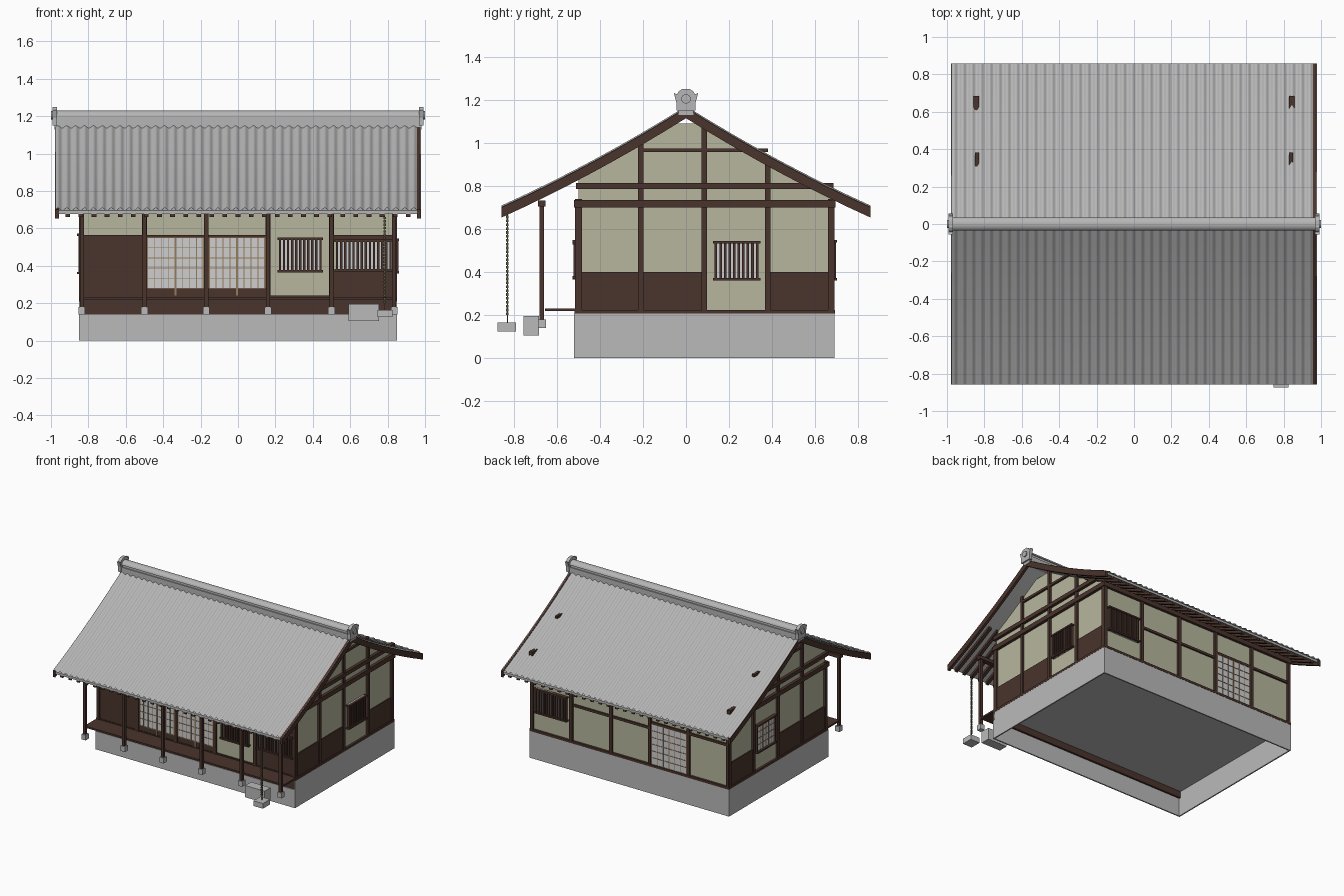
import bpy, bmesh, math

if "Cube" in bpy.data.objects:
    bpy.data.objects.remove(bpy.data.objects["Cube"])


def material(name, rgb):
    m = bpy.data.materials.new(name)
    m.use_nodes = True
    m.diffuse_color = (*rgb, 1)
    m.node_tree.nodes["Principled BSDF"].inputs["Base Color"].default_value = (*rgb, 1)
    return m


WOOD = material("dark wood", (0.068, 0.034, 0.025))
PLASTER = material("plaster", (0.47, 0.47, 0.34))
STONE = material("stone", (0.49, 0.49, 0.49))
TILE = material("roof tile", (0.47, 0.47, 0.47))
PAPER = material("paper", (0.62, 0.62, 0.62))
LATTICE = material("light wood", (0.30, 0.20, 0.11))
BRONZE = material("bronze", (0.10, 0.09, 0.05))


def finish(name, bm, mat):
    bmesh.ops.recalc_face_normals(bm, faces=bm.faces)
    mesh = bpy.data.meshes.new(name)
    bm.to_mesh(mesh)
    bm.free()
    mesh.materials.append(mat)
    ob = bpy.data.objects.new(name, mesh)
    bpy.context.collection.objects.link(ob)
    return ob


def smooth(ob, angle):
    bpy.ops.object.select_all(action="DESELECT")
    ob.select_set(True)
    bpy.context.view_layer.objects.active = ob
    bpy.ops.object.shade_smooth_by_angle(angle=math.radians(angle))


# Boxes are gathered by part name, then each part becomes one object
parts = {}


def box(name, mat, x0, x1, y0, y1, z0, z1):
    if name not in parts:
        parts[name] = (bmesh.new(), mat)
    bm = parts[name][0]
    vs = bmesh.ops.create_cube(bm, size=1)["verts"]
    for v in vs:
        v.co.x = x0 if v.co.x < 0 else x1
        v.co.y = y0 if v.co.y < 0 else y1
        v.co.z = z0 if v.co.z < 0 else z1


WX, FY, BY = 0.835, -0.50, 0.675


def wall(side, name, mat, u0, u1, z0, z1, d):
    """Box standing out by d from one wall; u runs along the wall."""
    name = side + "_" + name
    if side == "front":
        box(name, mat, u0, u1, FY - d, FY + 0.005, z0, z1)
    elif side == "back":
        box(name, mat, u0, u1, BY - 0.005, BY + d, z0, z1)
    elif side == "right":
        box(name, mat, -WX - d, -WX + 0.005, u0, u1, z0, z1)
    else:
        box(name, mat, WX - 0.005, WX + d, u0, u1, z0, z1)


def barred_window(side, u0, u1, z0, z1, n):
    wall(side, "window_paper", PAPER, u0 + .01, u1 - .01, z0, z1, 0.009)
    for z in (z0, z1 - 0.012):
        wall(side, "window_frame", WOOD, u0, u1, z, z + 0.012, 0.027)
    for u in (u0 + 0.008, u1 - 0.02):
        wall(side, "window_frame", WOOD, u, u + 0.012, z0, z1, 0.022)
    step = (u1 - u0 - 0.03) / n
    for i in range(1, n):
        u = u0 + 0.015 + i * step
        wall(side, "window_bars", WOOD, u - 0.006, u + 0.006, z0, z1, 0.020)


def paper_screen(side, u0, u1, z0, z1, cols, rows):
    wall(side, "screen_paper", PAPER, u0, u1, z0, z1, 0.009)
    for i in range(cols + 1):
        u = u0 + (u1 - u0) * i / cols
        w = 0.005 if i in (0, cols, cols // 2) else 0.002
        wall(side, "screen_lattice", LATTICE, u - w, u + w, z0, z1, 0.012)
    for i in range(rows + 1):
        z = z0 + (z1 - z0) * i / rows
        wall(side, "screen_lattice", LATTICE, u0, u1, z - 0.002, z + 0.002, 0.012)


def roof_z(y):
    return 1.16 - 0.625 * abs(y) + 0.101 * y * y


def prism(name, mat, outline, x0, x1):
    """Side outline of (y, z) points extruded along x."""
    bm = bmesh.new()
    f = bm.faces.new([bm.verts.new((x0, y, z)) for y, z in outline])
    g = bmesh.ops.extrude_face_region(bm, geom=[f])["geom"]
    for v in g:
        if isinstance(v, bmesh.types.BMVert):
            v.co.x = x1
    return finish(name, bm, mat)


# Hollow foundation, lower at the front
for x in (-0.85, 0.84):
    box("foundation", STONE, x, x + 0.01, -0.52, 0.69, 0, 0.21)
box("foundation", STONE, -0.84, 0.84, -0.52, -0.51, 0, 0.14)
box("foundation", STONE, -0.84, 0.84, 0.68, 0.69, 0, 0.21)
box("foundation", STONE, -0.84, 0.84, -0.51, 0.68, 0.19, 0.205)

# Plastered body with clipped gables
top = [(y, min(1.09, roof_z(y) - 0.03)) for y in (BY, 0.4, 0.2, 0.065, -0.065, -0.2, -0.4, FY)]
prism("plaster_body", PLASTER, [(FY, 0.207), (BY, 0.207)] + top, -WX, WX)

# Posts and long beams of front and back walls
bays = [-0.835, -0.50, -0.17, 0.16, 0.50, 0.835]
for side in ("front", "back"):
    for u in bays:
        wall(side, "posts", WOOD, u - 0.0125, u + 0.0125, 0.21, 0.74, 0.015)
    wall(side, "sill", WOOD, -0.85, 0.85, 0.207, 0.225, 0.017)
    wall(side, "top_beam", WOOD, -0.85, 0.85, 0.70, 0.735, 0.020)

# Side walls and gable timbers
for side in ("left", "right"):
    for u, z in ((-0.495, 0.74), (-0.21, 1.01), (0.085, 1.09), (0.38, 0.91), (0.673, 0.74)):
        wall(side, "posts", WOOD, u - 0.0125, u + 0.0125, 0.21, z, 0.015)
    wall(side, "sill", WOOD, -0.515, 0.69, 0.207, 0.225, 0.016)
    wall(side, "lower_beam", WOOD, -0.52, 0.695, 0.70, 0.735, 0.022)
    wall(side, "upper_beam", WOOD, -0.512, 0.685, 0.785, 0.815, 0.022)
    wall(side, "tie_beam", WOOD, -0.21, 0.382, 0.957, 0.975, 0.015)
    for u0, u1 in ((-0.5, 0.085), (0.38, 0.68)):
        wall(side, "lower_panels", WOOD, u0, u1, 0.21, 0.40, 0.007)
barred_window("left", 0.125, 0.345, 0.36, 0.545, 9)
paper_screen("right", 0.13, 0.34, 0.365, 0.56, 6, 4)
for z in (0.355, 0.56):
    wall("right", "window_rails", WOOD, 0.12, 0.35, z, z + 0.012, 0.025)
for u in (0.12, 0.34):
    wall("right", "window_rails", WOOD, u, u + 0.01, 0.355, 0.57, 0.018)

# Front wall: boards, sliding screens and windows
wall("front", "skirt", WOOD, -0.85, 0.85, 0.14, 0.24, 0.012)
wall("front", "boards", WOOD, -0.835, -0.5, 0.22, 0.56, 0.008)
wall("front", "lintel", WOOD, -0.84, 0.16, 0.55, 0.566, 0.014)
for u in (-0.5, -0.17):
    wall("front", "screen_base", WOOD, u, u + 0.33, 0.22, 0.28, 0.008)
    paper_screen("front", u + 0.015, u + 0.315, 0.28, 0.55, 8, 5)
    wall("front", "screen_stile", LATTICE, u + 0.16, u + 0.17, 0.24, 0.55, 0.014)
barred_window("front", 0.21, 0.455, 0.365, 0.55, 10)
wall("front", "end_boards", WOOD, 0.5, 0.835, 0.22, 0.375, 0.008)
wall("front", "end_lintel", WOOD, 0.5, 0.835, 0.53, 0.566, 0.014)
barred_window("front", 0.515, 0.83, 0.37, 0.54, 13)

# Back wall: window, rails and a glazed door
barred_window("back", 0.53, 0.81, 0.36, 0.55, 11)
wall("back", "rail", WOOD, -0.17, 0.5, 0.49, 0.508, 0.012)
wall("back", "door_lintel", WOOD, -0.835, -0.17, 0.535, 0.553, 0.013)
paper_screen("back", -0.485, -0.185, 0.225, 0.535, 6, 6)

# Porch: deck, posts on stones, eaves beam
box("porch_deck", WOOD, -0.85, 0.85, -0.655, -0.51, 0.219, 0.232)
for u in bays:
    box("porch_posts", WOOD, u - 0.011, u + 0.011, -0.681, -0.659, 0.18, 0.72)
    box("porch_stones", STONE, u - 0.018, u + 0.018, -0.688, -0.65, 0.14, 0.18)
box("porch_beam", WOOD, -0.855, 0.855, -0.688, -0.652, 0.705, 0.732)

# Step stone and rain chain with its basin
box("step_stone", STONE, 0.59, 0.755, -0.755, -0.682, 0.105, 0.195)
box("chain_basin", STONE, 0.745, 0.825, -0.875, -0.79, 0.125, 0.165)
for i in range(26):
    z = 0.20 + i * 0.018
    box("rain_chain", BRONZE, 0.779, 0.791, -0.836, -0.824, z, z + 0.012)
box("rain_chain", BRONZE, 0.783, 0.787, -0.832, -0.828, 0.165, 0.67)

# Ridge: stacked courses and a rounded cap
box("ridge_courses", TILE, -0.98, 0.98, -0.035, 0.035, 1.13, 1.185)
box("ridge_courses", TILE, -0.98, 0.98, -0.028, 0.028, 1.185, 1.205)
cap = [(0.036 * math.cos(a), 1.203 + 0.027 * math.sin(a))
       for a in (math.pi * i / 10 for i in range(11))]
smooth(prism("ridge_cap", TILE, cap, -0.985, 0.985), 40)

for name, (bm, mat) in parts.items():
    finish(name, bm, mat)

# Ridge end ornaments with a round boss
half = [(0.045, 1.15), (0.045, 1.19), (0.057, 1.233), (0.042, 1.226),
        (0.034, 1.24), (0.018, 1.25)]
crest = half + [(-y, z) for y, z in reversed(half)]
boss = [(0.022 * math.cos(a), 1.205 + 0.022 * math.sin(a))
        for a in (math.tau * i / 16 for i in range(16))]
for s, side in ((1, "left"), (-1, "right")):
    prism(side + "_ridge_ornament", TILE, crest, s * 0.967, s * 0.992)
    prism(side + "_ridge_boss", TILE, boss, s * 0.985, s * 1.0)

# Wavy tiled slopes, bargeboards and rafters
WAVES, SEG, ROWS, EAVE = 41, 8, 8, 0.858
for s, side in ((-1, "front"), (1, "back")):
    bm = bmesh.new()
    grid = []
    for i in range(WAVES * SEG + 1):
        x = -0.975 + 1.95 * i / (WAVES * SEG)
        h = 0.007 * math.sin(math.tau * i / SEG) + 0.004
        ys = [EAVE * j / ROWS for j in range(ROWS + 1)]
        grid.append([bm.verts.new((x, s * y, roof_z(y) + h)) for y in ys])
    for a, b in zip(grid, grid[1:]):
        for j in range(ROWS):
            bm.faces.new((a[j], b[j], b[j + 1], a[j + 1]))
    smooth(finish(side + "_roof_tiles", bm, TILE), 60)

    def strip(y0, y1, up, down):
        ys = [y0 + (y1 - y0) * j / ROWS for j in range(ROWS + 1)]
        return ([(s * y, roof_z(y) + up) for y in ys]
                + [(s * y, roof_z(y) - down) for y in reversed(ys)])

    prism(side + "_roof_deck", TILE, strip(0, EAVE - 0.004, -0.004, 0.022), -0.965, 0.965)
    for x in (-0.978, 0.958):
        prism(side + "_bargeboard", WOOD, strip(0, EAVE, 0.002, 0.045), x, x + 0.02)
    for i in range(27):
        x = -0.91 + 0.07 * i
        prism(side + "_rafter", WOOD, strip(0.48, EAVE - 0.01, -0.02, 0.042),
              x - 0.0125, x + 0.0125)
